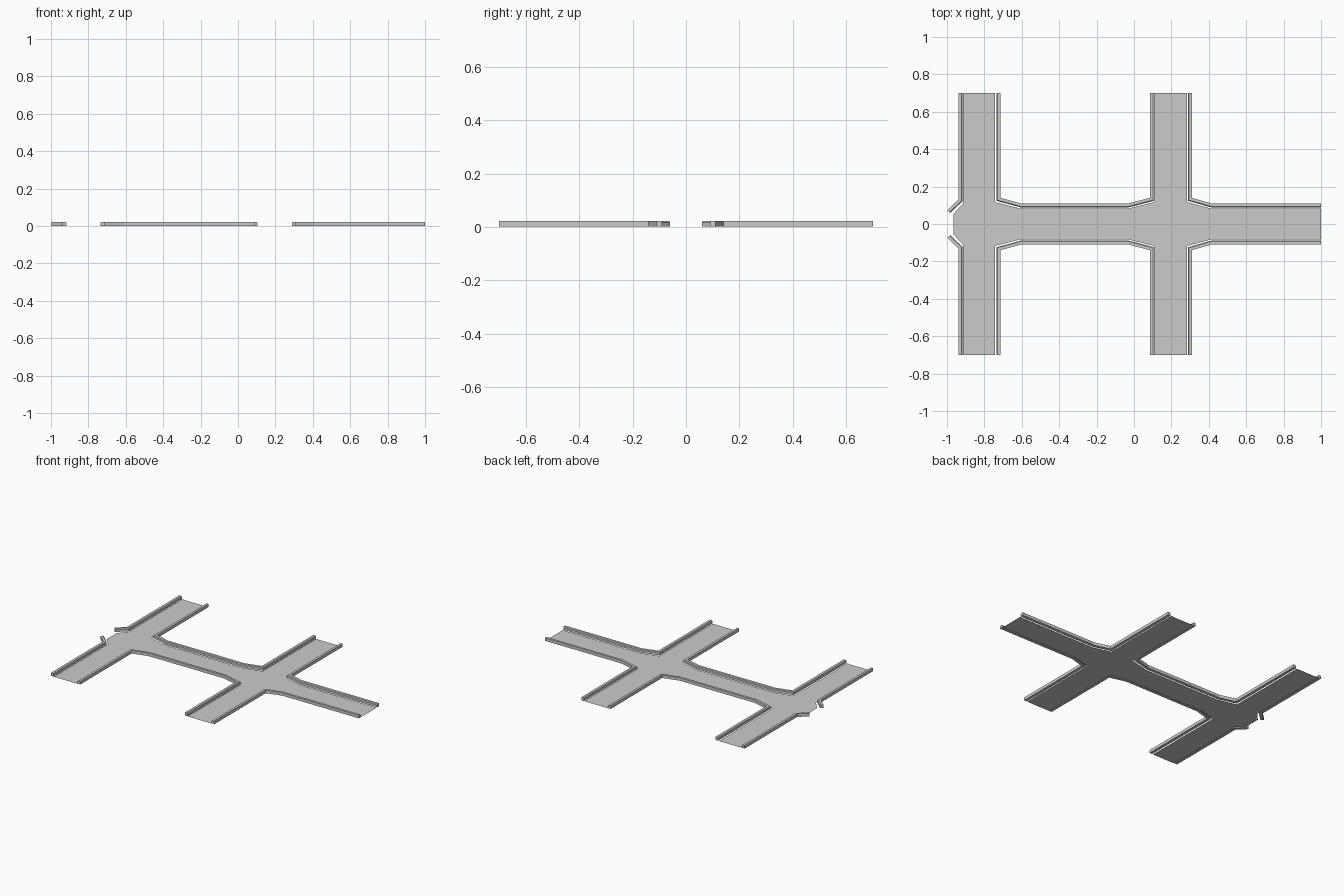
import bpy, bmesh
from mathutils import Vector

if "Cube" in bpy.data.objects:
    bpy.data.objects.remove(bpy.data.objects["Cube"])


def finish(name, bm, flat=False):
    # Make an object and mirror it across the main street's centre line
    if flat:
        for f in bm.faces:
            f.normal_update()
            if f.normal.z < 0:
                f.normal_flip()
    else:
        bmesh.ops.recalc_face_normals(bm, faces=bm.faces)
    me = bpy.data.meshes.new(name)
    bm.to_mesh(me)
    bm.free()
    ob = bpy.data.objects.new(name, me)
    bpy.context.collection.objects.link(ob)
    m = ob.modifiers.new("mirror", 'MIRROR')
    m.use_axis = (False, True, False)
    m.use_clip = True
    return ob


def sweep(name, path, profile, closed=True):
    # Run a cross-section (side offset to the left, height) along a mitred path
    pts = [Vector(p) for p in path]
    dirs = [(b - a).normalized() for a, b in zip(pts, pts[1:])]
    bm = bmesh.new()
    rings = []
    for i, p in enumerate(pts):
        d0, d1 = dirs[max(i - 1, 0)], dirs[min(i, len(dirs) - 1)]
        n0, n1 = Vector((-d0.y, d0.x)), Vector((-d1.y, d1.x))
        mitre = (n0 + n1) / (1 + n0.dot(n1))
        rings.append([bm.verts.new((*(p + mitre * s), z)) for s, z in profile])
    n = len(profile)
    for a, b in zip(rings, rings[1:]):
        for i in range(n if closed else n - 1):
            j = (i + 1) % n
            bm.faces.new((a[i], a[j], b[j], b[i]))
    if closed:
        bm.faces.new(rings[0])
        bm.faces.new(rings[-1])
    return finish(name, bm, flat=not closed)


# Road edges on the +y half, each running so the kerb lies on its outer side
END = 0.70
west_edge = [(-.965, 0), (-.965, .055), (-.914, .11), (-.914, END)]
block_edge = [(-.743, END), (-.743, .117), (-.61, .083), (-.028, .083), (.108, .117), (.108, END)]
east_edge = [(.284, END), (.284, .117), (.41, .083), (1, .083)]

# Road surface
bm = bmesh.new()
bm.faces.new([bm.verts.new((x, y, 0)) for x, y in west_edge + block_edge + east_edge + [(1, 0)]])
finish("road_surface", bm, flat=True)

# Thin edge strips lying on the road
for name, path in (("west", west_edge[1:]), ("block", block_edge), ("east", east_edge)):
    sweep(name + "_edge_strip", path, [(0, .001), (-.012, .001)], closed=False)

# Raised kerbs with a chamfered top edge
W, H, B = .0105, .022, .001
kerb = [(-W, B), (-W, H - .005), (-W + .005, H), (W, H), (W, B)]
kerb_paths = {
    "west_kerb": [(-.99, .067), (-.928, .126), (-.928, END)],
    "block_kerb": [(-.725, END), (-.725, .132), (-.607, .1), (-.027, .1), (.095, .132), (.095, END)],
    "east_kerb": [(.299, END), (.299, .132), (.412, .1), (1, .1)],
}
for name, path in kerb_paths.items():
    sweep(name, path, kerb)
